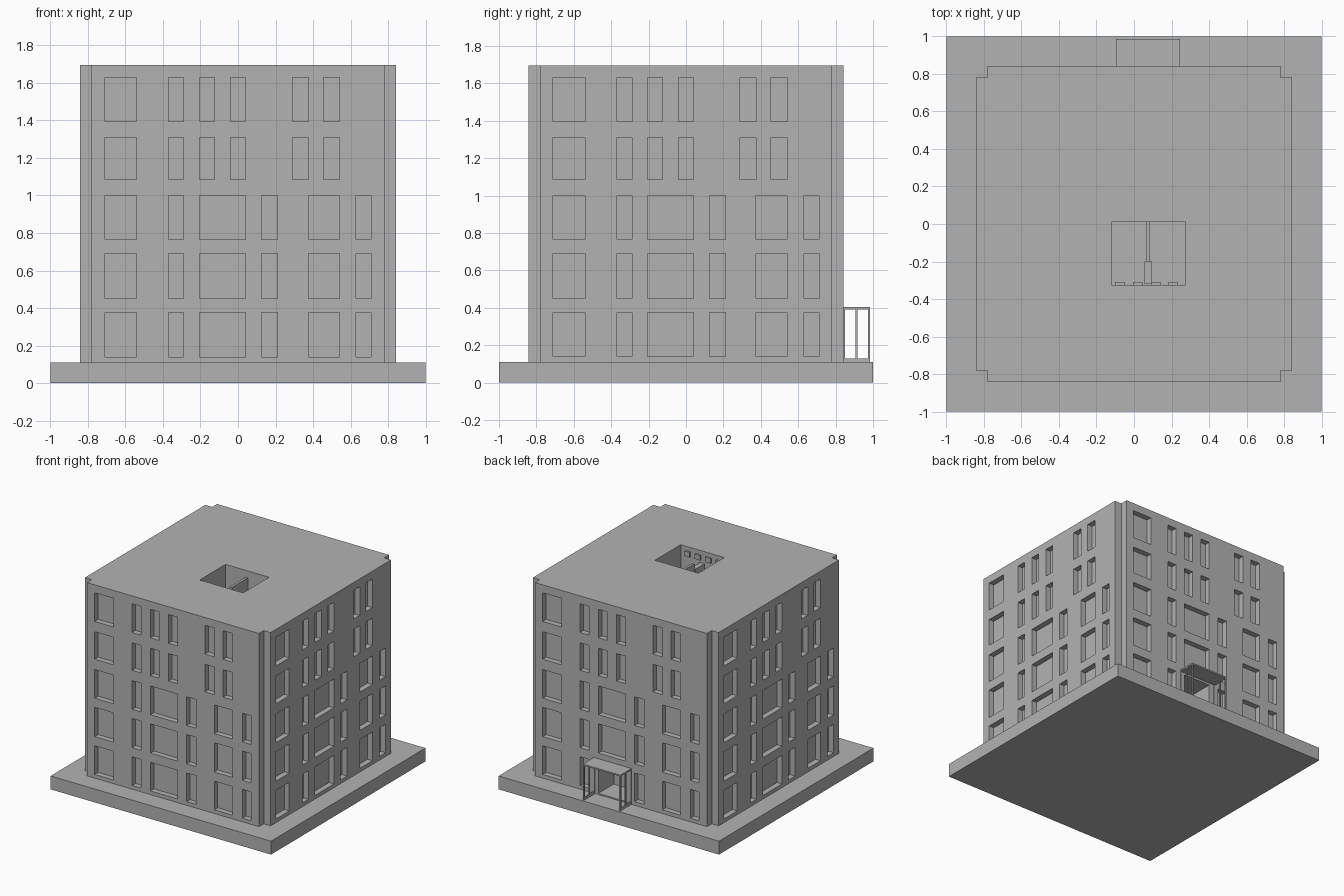
import bpy, bmesh
from mathutils import Matrix, Vector
from math import pi

default = bpy.data.objects.get("Cube")
if default:
    bpy.data.objects.remove(default, do_unlink=True)

GREY = (0.45, 0.45, 0.45, 1)
mat = bpy.data.materials.new("plain grey")
mat.use_nodes = True
mat.diffuse_color = GREY
mat.node_tree.nodes["Principled BSDF"].inputs["Base Color"].default_value = GREY

BASE_TOP, ROOF, HALF, NOTCH = 0.11, 1.695, 0.843, 0.063


def add_box(bm, x, y, z, turn=0):
    """Box from three (low, high) ranges, turned about the z axis."""
    size = Vector((x[1] - x[0], y[1] - y[0], z[1] - z[0]))
    mid = Vector((sum(x), sum(y), sum(z))) / 2
    m = Matrix.Rotation(turn, 4, 'Z') @ Matrix.Translation(mid) @ Matrix.Diagonal(size).to_4x4()
    bmesh.ops.create_cube(bm, size=1, matrix=m)


def finish(bm, name):
    bmesh.ops.recalc_face_normals(bm, faces=bm.faces)
    mesh = bpy.data.meshes.new(name)
    bm.to_mesh(mesh)
    bm.free()
    mesh.materials.append(mat)
    obj = bpy.data.objects.new(name, mesh)
    bpy.context.collection.objects.link(obj)
    return obj


def boxes(name, ranges):
    bm = bmesh.new()
    for r in ranges:
        add_box(bm, *r)
    return finish(bm, name)


# Ground slab
boxes("base_slab", [((-1, 1), (-1, 1), (0, BASE_TOP))])

# Building block: square plan with stepped corners
bm = bmesh.new()
inner = HALF - NOTCH
corner = [(HALF, inner), (inner, inner), (inner, HALF)]
plan = []
for k in range(4):
    turn = Matrix.Rotation(k * pi / 2, 3, 'Z')
    plan += [turn @ Vector((a, b, BASE_TOP)) for a, b in corner]
face = bm.faces.new([bm.verts.new(p) for p in plan])
# Keep the bottom face so that the block is closed
top = bmesh.ops.extrude_face_region(bm, geom=[face], use_keep_orig=True)["geom"]
bmesh.ops.translate(bm, vec=(0, 0, ROOF - BASE_TOP),
                    verts=[v for v in top if isinstance(v, bmesh.types.BMVert)])
building = finish(bm, "building_walls")

# Window recesses, the same layout on each of the four sides
shared = [(-0.71, -0.54), (-0.37, -0.29)]
upper = shared + [(-0.205, -0.125), (-0.04, 0.04), (0.29, 0.375), (0.455, 0.54)]
main_window = (-0.205, 0.04)
lower = shared + [main_window, (0.125, 0.21), (0.375, 0.54), (0.63, 0.71)]
floors = [((0.14, 0.375), lower), ((0.45, 0.69), lower), ((0.765, 1.0), lower),
          ((1.085, 1.31), upper), ((1.395, 1.63), upper)]
bm = bmesh.new()
for side in range(4):
    for level, (z, columns) in enumerate(floors):
        for x in columns:
            if side == 2 and level == 0 and x == main_window:
                continue
            add_box(bm, x, (-HALF - 0.05, -HALF + 0.045), z, side * pi / 2)

# Doorway behind the porch, and the roof shaft
add_box(bm, (-0.04, 0.205), (HALF - 0.2, HALF + 0.05), (BASE_TOP + 0.01, 0.375))
add_box(bm, (-0.12, 0.275), (-0.325, 0.01), (BASE_TOP + 0.1, ROOF + 0.1))
cutter = finish(bm, "opening_cutter")
cutter.hide_render = True

cut = building.modifiers.new("openings", 'BOOLEAN')
cut.object = cutter
cut.operation = 'DIFFERENCE'
cut.solver = 'EXACT'
graph = bpy.context.evaluated_depsgraph_get()
building.data = bpy.data.meshes.new_from_object(building.evaluated_get(graph))
building.modifiers.clear()
bpy.data.objects.remove(cutter, do_unlink=True)

# Partition inside the shaft, with a thicker pier at the front
boxes("shaft_partition", [
    ((0.065, 0.085), (-0.2, 0.01), (BASE_TOP + 0.1, 1.64)),
    ((0.055, 0.095), (-0.32, -0.2), (BASE_TOP + 0.1, 1.6)),
])

# Row of small blocks under the front edge of the shaft
boxes("shaft_blocks", [
    ((x, x + 0.05), (-0.325, -0.31), (1.62, 1.66))
    for x in (-0.1 + 0.095 * i for i in range(4))
])

# Porch: flat roof, sill rails and slim posts, open between
x0, x1, y0, y1 = -0.095, 0.245, HALF - 0.005, 0.985
post = 0.011
porch = [((x0, x1), (y0, y1), (0.392, 0.404))]
for x in (x0, x1 - post):
    porch.append(((x, x + post), (y0, y1), (BASE_TOP, 0.13)))
    for y in (y0, 0.907, y1 - post):
        porch.append(((x, x + post), (y, y + post), (BASE_TOP, 0.395)))
boxes("porch_frame", porch)
